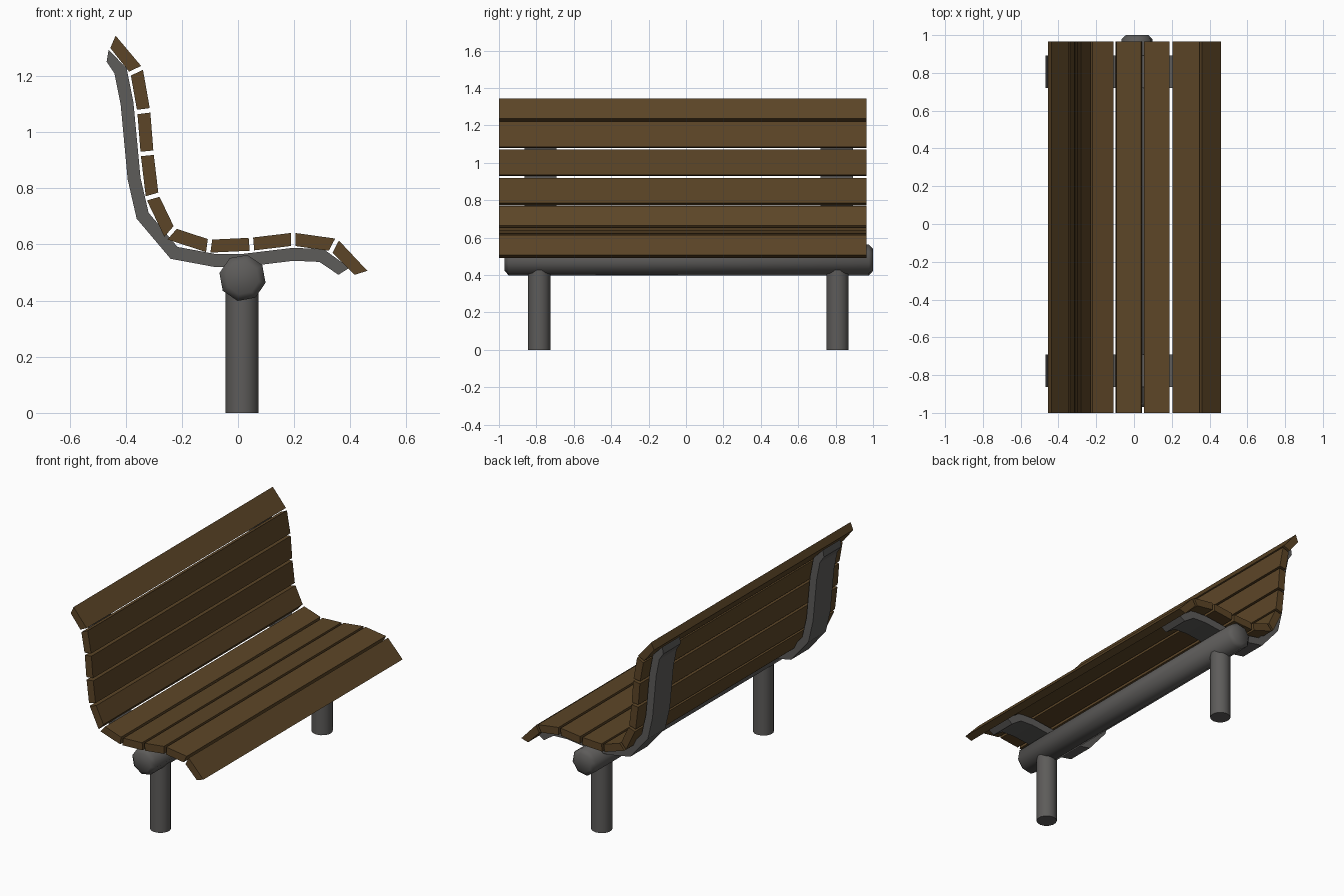
import bpy
import bmesh
import math
from mathutils import Vector

cube = bpy.data.objects.get("Cube")
if cube:
    bpy.data.objects.remove(cube, do_unlink=True)


def make_material(name, color):
    mat = bpy.data.materials.new(name)
    mat.use_nodes = True
    mat.diffuse_color = color
    bsdf = mat.node_tree.nodes["Principled BSDF"]
    bsdf.inputs["Base Color"].default_value = color
    bsdf.inputs["Roughness"].default_value = 0.7
    return mat


WOOD = make_material("brown wood", (0.107, 0.06, 0.02, 1))
METAL = make_material("grey metal", (0.11, 0.106, 0.102, 1))


def finish(bm, name, mat):
    bmesh.ops.recalc_face_normals(bm, faces=bm.faces)
    mesh = bpy.data.meshes.new(name)
    bm.to_mesh(mesh)
    bm.free()
    obj = bpy.data.objects.new(name, mesh)
    obj.data.materials.append(mat)
    bpy.context.collection.objects.link(obj)
    return obj


def offset_path(path, thickness, start_offset, end_offset):
    """Mitred parallel path to the left of the travel direction."""
    result = [path[0] + Vector(start_offset)]
    for before, point, after in zip(path, path[1:], path[2:]):
        d1, d2 = (point - before).normalized(), (after - point).normalized()
        n1, n2 = Vector((-d1.y, d1.x)), Vector((-d2.y, d2.x))
        result.append(point + (n1 + n2) * thickness / (1 + n1.dot(n2)))
    result.append(path[-1] + Vector(end_offset))
    return result


def extrude_profile(name, profile, y_min, y_max, mat):
    bm = bmesh.new()
    face = bm.faces.new([bm.verts.new((p.x, y_min, p.y)) for p in profile])
    new = bmesh.ops.extrude_face_region(bm, geom=[face])["geom"]
    verts = [v for v in new if isinstance(v, bmesh.types.BMVert)]
    bmesh.ops.translate(bm, verts=verts, vec=(0, y_max - y_min, 0))
    return finish(bm, name, mat)


def tube(name, start, end, radius, sides, turn=0, chamfer=0):
    start, end = Vector(start), Vector(end)
    axis = end - start
    bpy.ops.mesh.primitive_cylinder_add(
        vertices=sides, radius=radius, depth=axis.length, location=(start + end) / 2)
    obj = bpy.context.object
    obj.name = name
    obj.data.materials.append(METAL)
    obj.rotation_euler = (math.pi / 2 if abs(axis.y) > 0 else 0, turn, 0)
    if chamfer:
        bm = bmesh.new()
        bm.from_mesh(obj.data)
        rims = [e for e in bm.edges if any(len(f.verts) > 4 for f in e.link_faces)]
        bmesh.ops.bevel(bm, geom=rims, offset=chamfer, segments=1, affect="EDGES")
        bm.to_mesh(obj.data)
        bm.free()
    bpy.ops.object.shade_smooth_by_angle(angle=math.radians(50))
    return obj


# Slats: one path along the sitting surface, split at its corners
seat_path = [Vector(p) for p in (
    (-.436, 1.344), (-.34, 1.23), (-.313, 1.078), (-.301, .927), (-.283, .777),
    (-.226, .658), (-.1, .617), (.046, .624), (.197, .642), (.354, .62), (.461, .506))]
under_path = offset_path(seat_path, -.046, (-.019, -.044), (-.046, -.014))
last = len(seat_path) - 2
for i in range(last + 1):
    a, b = seat_path[i], seat_path[i + 1]
    gap = (b - a).normalized() * .008
    ga = gap if i > 0 else gap * 0
    gb = gap if i < last else gap * 0
    part = "back_slat" if i < 5 else "seat_slat"
    extrude_profile(f"{part}_{i + 1}",
                    [a + ga, b - gb, under_path[i + 1] - gb, under_path[i] + ga],
                    -1, .966, WOOD)

# Bent metal straps carrying the slats
strap_outer = [Vector(p) for p in (
    (-.468, 1.251), (-.44, 1.209), (-.418, 1.098), (-.393, .831), (-.361, .692),
    (-.24, .549), (-.084, .52), (.016, .52), (.198, .542), (.29, .538), (.358, .492))]
strap_inner = offset_path(strap_outer, .046, (.007, .043), (.039, .025))
for name, y in (("front", -.778), ("rear", .806)):
    extrude_profile(name + "_strap", strap_outer + strap_inner[::-1],
                    y - .086, y + .086, METAL)

# Round beam under the seat and its two posts
tube("support_beam", (.016, -.97, .481), (.016, 1, .481), .084, 8,
     turn=math.radians(12), chamfer=.022)
for name, y in (("front", -.785), ("rear", .81)):
    tube(name + "_post", (.0145, y, 0), (.0145, y, .47), .06, 14)
